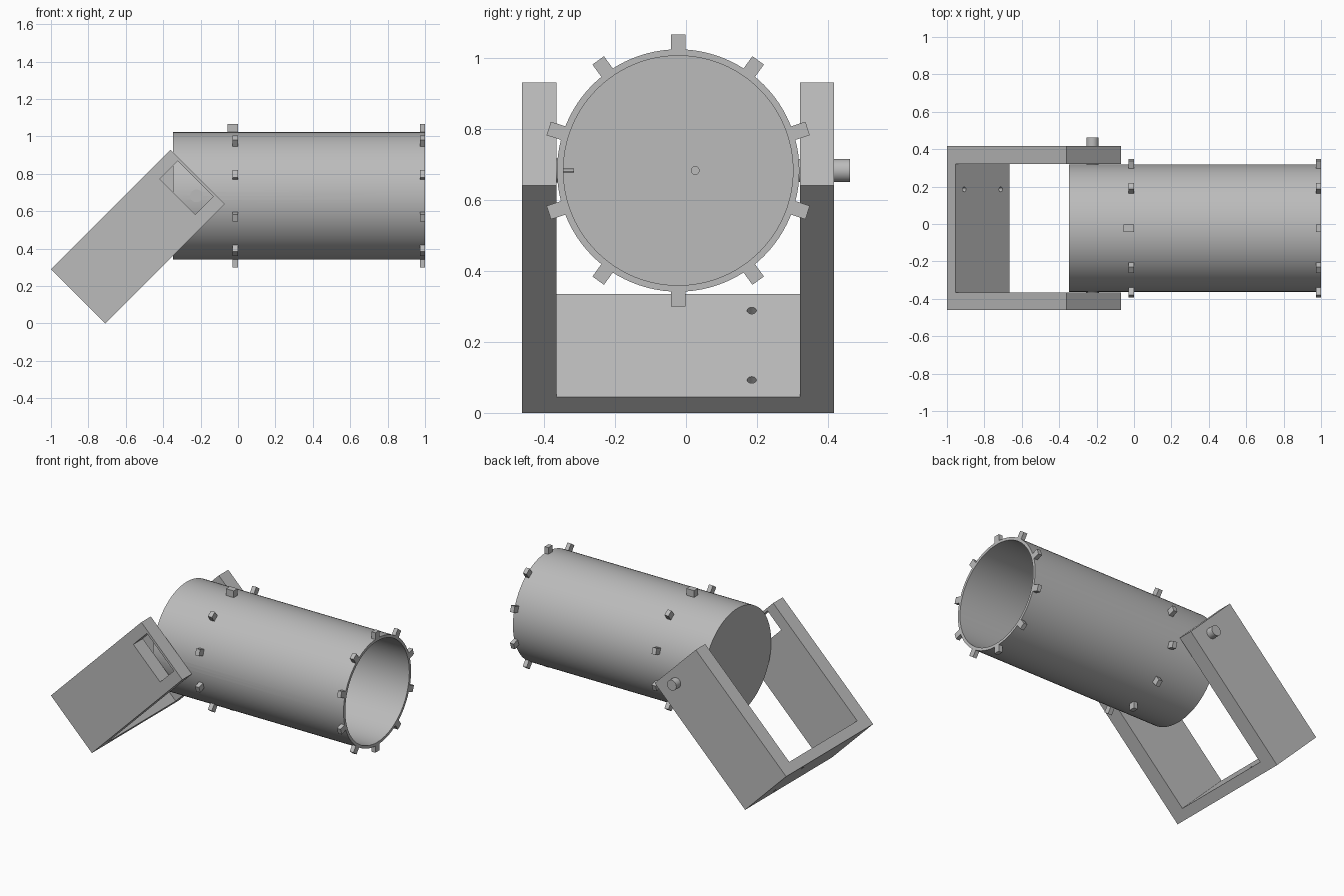
import bpy, bmesh, math
from mathutils import Matrix, Vector

cube = bpy.data.objects.get("Cube")
if cube:
    bpy.data.objects.remove(cube)

grey = bpy.data.materials.new("plain_grey")
grey.use_nodes = True
colour = (0.5, 0.5, 0.5, 1)
grey.diffuse_color = colour
grey.node_tree.nodes["Principled BSDF"].inputs["Base Color"].default_value = colour

MID_Y, AXIS_Z = -0.022, 0.682      # tube axis
PIVOT_X = -0.222
OUTER, INNER = 0.341, 0.323
TILT = Matrix.Rotation(math.radians(-45), 4, 'Y')


def finish(name, bm, matrix=None):
    bmesh.ops.recalc_face_normals(bm, faces=bm.faces)
    if matrix:
        bm.transform(matrix)
    mesh = bpy.data.meshes.new(name)
    bm.to_mesh(mesh)
    bm.free()
    mesh.materials.append(grey)
    obj = bpy.data.objects.new(name, mesh)
    bpy.context.collection.objects.link(obj)
    return obj


def select(obj):
    bpy.ops.object.select_all(action='DESELECT')
    obj.select_set(True)
    bpy.context.view_layer.objects.active = obj


def smooth(obj):
    select(obj)
    bpy.ops.object.shade_smooth_by_angle(angle=math.radians(30))


def box(name, low, high, matrix=None):
    bm = bmesh.new()
    bmesh.ops.create_cube(bm, size=1)
    low, high = Vector(low), Vector(high)
    for v in bm.verts:
        v.co = (low + high) / 2 + v.co * (high - low)
    return finish(name, bm, matrix)


def rod(name, start, end, radius, matrix=None, sides=24):
    start, end = Vector(start), Vector(end)
    axis = end - start
    bm = bmesh.new()
    bmesh.ops.create_cone(bm, cap_ends=True, segments=sides, radius1=radius,
                          radius2=radius, depth=axis.length)
    bm.transform(Matrix.Translation((start + end) / 2)
                 @ axis.to_track_quat('Z', 'Y').to_matrix().to_4x4())
    return finish(name, bm, matrix)


def cut(obj, cutters):
    for c in cutters:
        mod = obj.modifiers.new("cut", 'BOOLEAN')
        mod.operation = 'DIFFERENCE'
        mod.solver = 'EXACT'
        mod.object = c
        select(obj)
        bpy.ops.object.modifier_apply(modifier=mod.name)


def discard(objs):
    for o in objs:
        bpy.data.objects.remove(o)


# Tilted U bracket: plan profile extruded across its width
U0, U1, V0, V1 = -0.502, 0.402, 0.502, 0.912
FLOOR = U0 + 0.064
HALF_OUT, HALF_IN = 0.439, 0.343
half = [(U1, HALF_IN), (U1, HALF_OUT), (U0, HALF_OUT)]
inner = (FLOOR, HALF_IN)
plan = [inner] + half + [(u, -y) for u, y in reversed(half)] + [(FLOOR, -HALF_IN)]
bm = bmesh.new()
face = bm.faces.new([bm.verts.new((u, MID_Y + y, V0)) for u, y in plan])
ext = bmesh.ops.extrude_face_region(bm, geom=[face])
bmesh.ops.translate(bm, vec=(0, 0, V1 - V0),
                    verts=[g for g in ext["geom"] if isinstance(g, bmesh.types.BMVert)])
bracket = finish("tilted_bracket", bm, TILT)

# Motor pocket with screw holes in the front arm, mounting holes in the base
VM = (V0 + V1) / 2
PU = 0.319
FRONT, BACK = MID_Y - HALF_OUT - 0.05, MID_Y - HALF_IN + 0.03
cutters = [box("pocket_cutter", (PU - 0.068, FRONT, VM - 0.134),
               (PU + 0.068, BACK, VM + 0.134), TILT)]
for du in (-0.034, 0.034):
    for dv in (-0.17, 0.17):
        cutters.append(rod("screw_cutter", (PU + du, FRONT, VM + dv),
                           (PU + du, BACK, VM + dv), 0.016, TILT))
for dy in (-0.207, 0, 0.207):
    for dv in (-0.138, 0.138):
        cutters.append(rod("mount_cutter", (U0 - 0.05, MID_Y + dy, VM + dv),
                           (FLOOR + 0.05, MID_Y + dy, VM + dv), 0.013, TILT))
cut(bracket, cutters)
discard(cutters)
smooth(bracket)

# Tube closed at its rear end, turned from a half section
X0, X1, CAP = -0.348, 1.0, 0.03
section = [(X0, 0), (X0, OUTER), (X1, OUTER), (X1, INNER), (X0 + CAP, INNER), (X0 + CAP, 0)]
bm = bmesh.new()
verts = [bm.verts.new((x, 0, r)) for x, r in section]
edges = [bm.edges.new(pair) for pair in zip(verts, verts[1:])]
bmesh.ops.spin(bm, geom=verts + edges, cent=(0, 0, 0), axis=(1, 0, 0),
               angle=math.tau, steps=96, use_merge=True)
bmesh.ops.remove_doubles(bm, verts=bm.verts, dist=0.0001)
tube = finish("tube", bm, Matrix.Translation((0, MID_Y, AXIS_Z)))

# Pivot boss on the front and pivot pin through the back arm
boss = rod("front_pivot_boss", (PIVOT_X, MID_Y - HALF_IN, AXIS_Z),
           (PIVOT_X, MID_Y - OUTER + 0.012, AXIS_Z), 0.034)
pin = rod("back_pivot_pin", (PIVOT_X, MID_Y + OUTER - 0.012, AXIS_Z),
          (PIVOT_X, 0.462, AXIS_Z), 0.033, sides=32)
smooth(pin)

# Cross patterns of small holes in the end cap and the front pivot
cross = [(0, 0), (1, 0), (-1, 0), (0, 1), (0, -1)]
cap_holes, horn_holes = [], []
for a, b in cross:
    y, z = MID_Y + a * 0.048, AXIS_Z + b * 0.048
    cap_holes.append(rod("cap_cutter", (X0 + CAP / 2, y, z), (X0 + CAP + 0.05, y, z), 0.011))
    x, z = PIVOT_X + a * 0.024, AXIS_Z + b * 0.024
    horn_holes.append(rod("horn_cutter", (x, MID_Y - OUTER - 0.05, z),
                          (x, MID_Y - INNER + 0.03, z), 0.005 if a or b else 0.01))
cut(tube, cap_holes + horn_holes)
cut(boss, horn_holes)
discard(cap_holes + horn_holes)
smooth(tube)
smooth(boss)

# Two rings of ten lugs; the top lug of the inner ring is longer
for ring, (low_x, high_x) in {"inner": (-0.029, -0.001), "mouth": (0.974, 1.0)}.items():
    for i in range(10):
        start = -0.056 if ring == "inner" and i == 0 else low_x
        turn = (Matrix.Translation((0, MID_Y, AXIS_Z))
                @ Matrix.Rotation(math.tau * i / 10, 4, 'X'))
        box(f"{ring}_lug_{i + 1}", (start, -0.02, OUTER - 0.008),
            (high_x, 0.02, 0.383), turn)
